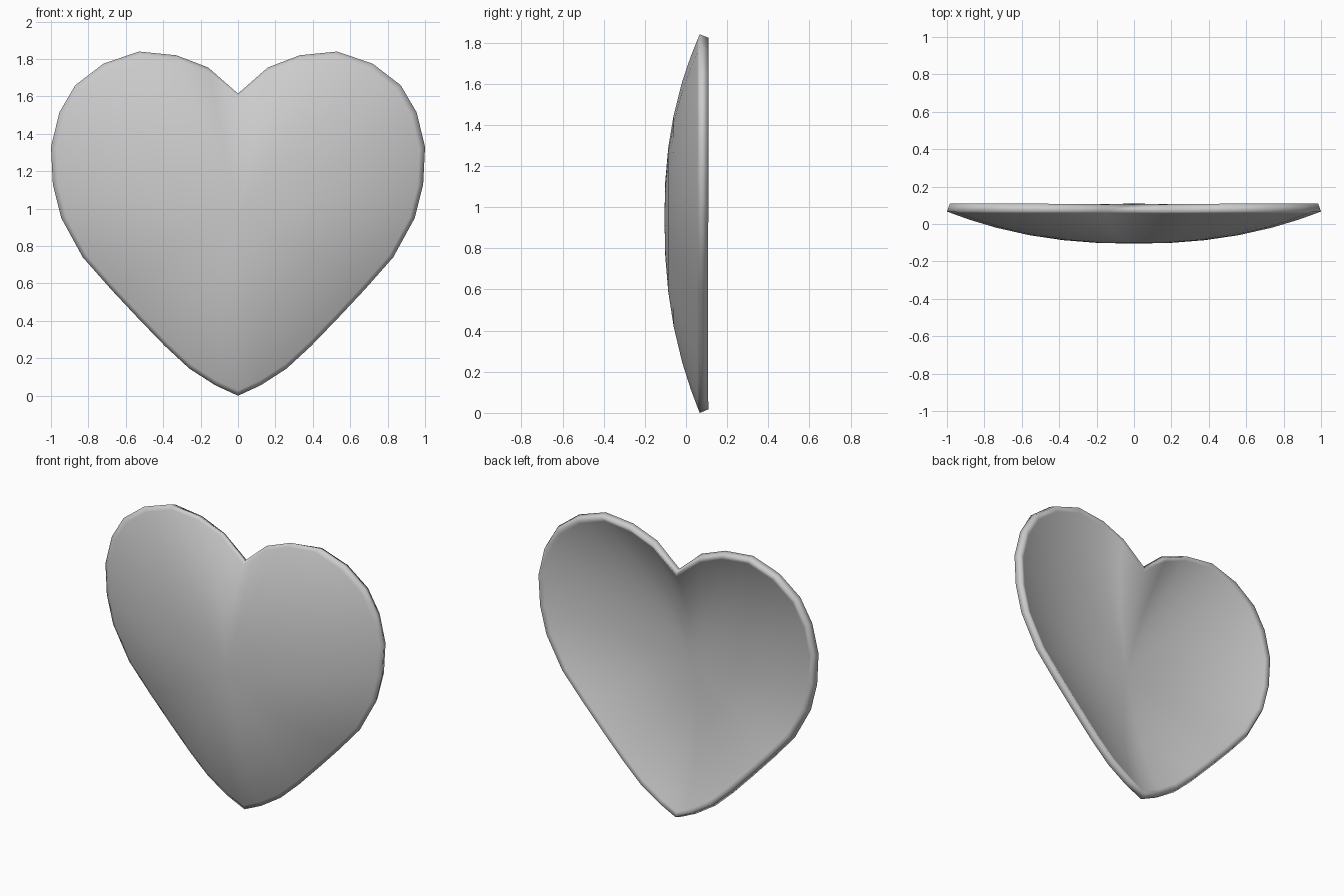
import bpy
import bmesh

cube = bpy.data.objects.get("Cube")
if cube:
    bpy.data.objects.remove(cube, do_unlink=True)

# Single grey material
grey = bpy.data.materials.new("Plain grey")
grey.use_nodes = True
colour = (0.6, 0.6, 0.6, 1)
grey.diffuse_color = colour
grey.node_tree.nodes["Principled BSDF"].inputs["Base Color"].default_value = colour

# Half outline from the notch round to the tip (x, z), mirrored into a full loop
half = [(0, 1.615), (.16, 1.755), (.33, 1.82), (.53, 1.84), (.72, 1.775), (.87, 1.66),
        (.955, 1.515), (1, 1.33), (.99, 1.13), (.945, .95), (.83, .74), (.68, .57),
        (.53, .41), (.39, .265), (.26, .145), (.12, .055), (0, 0)]
outline = half + [(-x, z) for x, z in reversed(half[1:-1])]

CENTRE_Z = 0.95
FRONT_Y = -0.105
DEPTH = 0.172
RINGS = [.2, .38, .56, .74, .88, .97, 1]


def dome_y(s):
    """Depth of the domed front at a given fraction of the outline."""
    return FRONT_Y + DEPTH * s ** 2.3


# Domed heart surface: shrinking copies of the outline joined to a centre point
bm = bmesh.new()
centre = bm.verts.new((0, FRONT_Y, CENTRE_Z))
rings = [[bm.verts.new((x * s, dome_y(s), CENTRE_Z + (z - CENTRE_Z) * s))
          for x, z in outline] for s in RINGS]
count = len(outline)
for i in range(count):
    j = (i + 1) % count
    bm.faces.new((centre, rings[0][i], rings[0][j]))
    for inner, outer in zip(rings, rings[1:]):
        bm.faces.new((inner[i], outer[i], outer[j], inner[j]))
bm.normal_update()
if centre.link_faces[0].normal.y > 0:
    bmesh.ops.reverse_faces(bm, faces=bm.faces[:])
for face in bm.faces:
    face.smooth = True

mesh = bpy.data.meshes.new("heart_shell")
bm.to_mesh(mesh)
bm.free()
mesh.materials.append(grey)
heart = bpy.data.objects.new("heart_shell", mesh)
bpy.context.collection.objects.link(heart)

# Wall thickness, leaving the back hollow
wall = heart.modifiers.new("Wall", "SOLIDIFY")
wall.thickness = 0.045
wall.offset = -1
